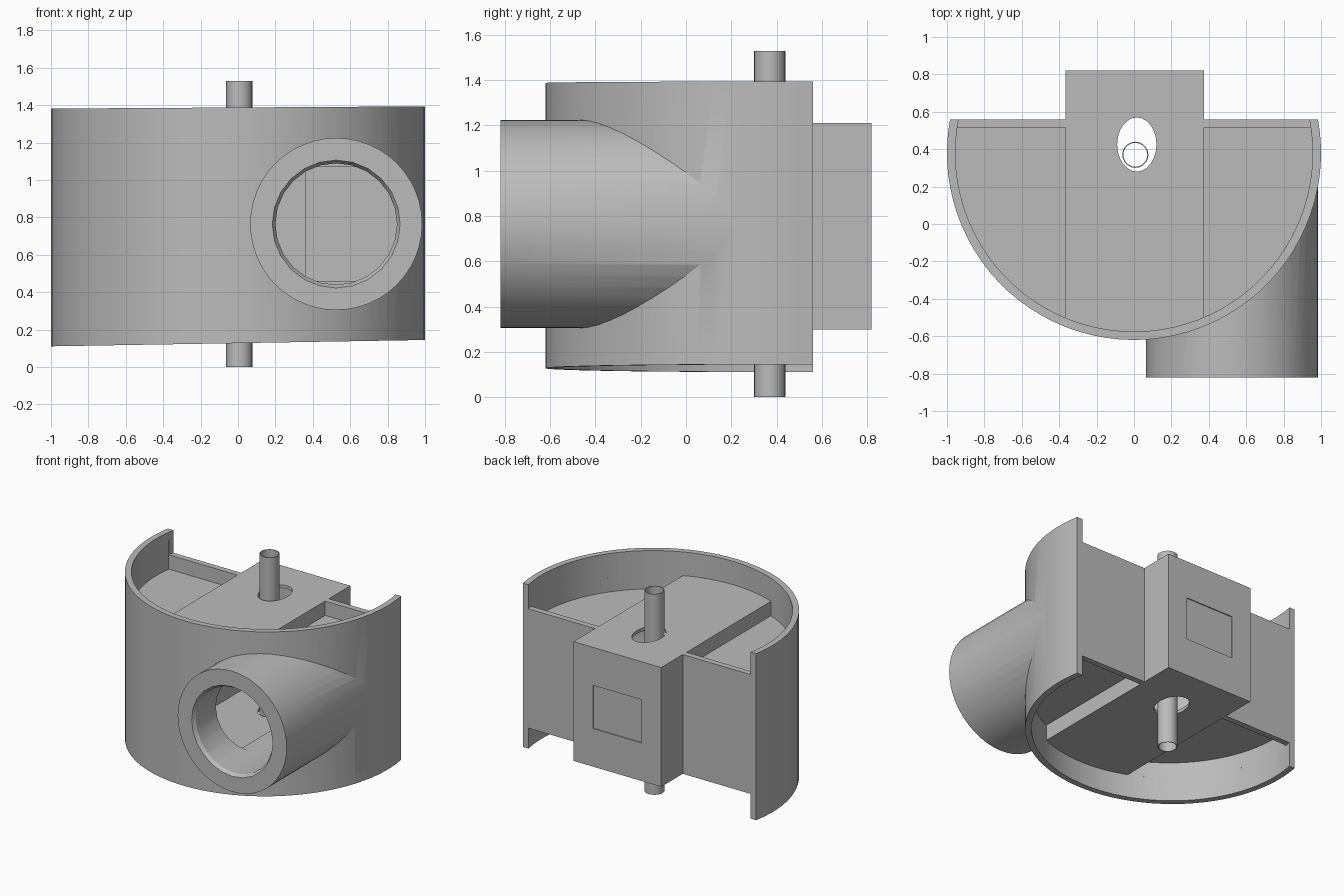
import bpy, bmesh, math
from mathutils import Matrix, Vector

if "Cube" in bpy.data.objects:
    bpy.data.objects.remove(bpy.data.objects["Cube"])

CY = 0.38            # centre of the curved wall in y
R_OUT, R_IN = 1.0, 0.955

grey = bpy.data.materials.new("plain grey")
grey.diffuse_color = (0.5, 0.5, 0.5, 1)
grey.use_nodes = True
grey.node_tree.nodes["Principled BSDF"].inputs["Base Color"].default_value = grey.diffuse_color


def make(name, bm):
    bmesh.ops.recalc_face_normals(bm, faces=bm.faces)
    me = bpy.data.meshes.new(name)
    bm.to_mesh(me)
    bm.free()
    ob = bpy.data.objects.new(name, me)
    bpy.context.collection.objects.link(ob)
    me.materials.append(grey)
    return ob


def prism(name, outline, z0, z1):
    bm = bmesh.new()
    face = bm.faces.new([bm.verts.new((x, y, z0)) for x, y in outline])
    new = bmesh.ops.extrude_face_region(bm, geom=[face])["geom"]
    bmesh.ops.translate(bm, vec=(0, 0, z1 - z0),
                        verts=[v for v in new if isinstance(v, bmesh.types.BMVert)])
    return make(name, bm)


def rect(x0, x1, y0, y1):
    return [(x0, y0), (x1, y0), (x1, y1), (x0, y1)]


def bowl(r, x0, x1, back, n=48):
    """Region inside the curved wall, between x0 and x1, closed by a line at y = back."""
    def ang(x, left):
        if abs(x) >= r:   # no side limit: run the arc up to the back edge
            rise = math.asin((min(back, 0.56) - CY) / r)
            return math.pi - rise if left else 2 * math.pi + rise
        return 2 * math.pi - math.acos(x / r)
    a0, a1 = ang(x0, True), ang(x1, False)
    pts = [(r * math.cos(a0 + (a1 - a0) * i / n),
            CY + r * math.sin(a0 + (a1 - a0) * i / n)) for i in range(n + 1)]
    if back > pts[-1][1] + 1e-4:
        pts.append((pts[-1][0], back))
    if back > pts[0][1] + 1e-4:
        pts.append((pts[0][0], back))
    return pts


def cylinder_y(name, r0, r1, y0, y1, n=48):
    bm = bmesh.new()
    bmesh.ops.create_cone(bm, cap_ends=True, segments=n, radius1=r0, radius2=r1,
                          depth=y1 - y0)
    bmesh.ops.transform(bm, matrix=Matrix.Translation((0.525, (y0 + y1) / 2, 0.765))
                        @ Matrix.Rotation(-math.pi / 2, 4, 'X'), verts=bm.verts)
    return make(name, bm)


def combine(ob, other, op):
    mod = ob.modifiers.new("combine", 'BOOLEAN')
    mod.operation, mod.object, mod.solver = op, other, 'EXACT'
    bpy.context.view_layer.objects.active = ob
    bpy.ops.object.modifier_apply(modifier=mod.name)
    bpy.data.objects.remove(other)


def smooth(ob, angle):
    bpy.ops.object.select_all(action='DESELECT')
    ob.select_set(True)
    bpy.context.view_layer.objects.active = ob
    bpy.ops.object.shade_smooth_by_angle(angle=math.radians(angle))


# Half-round body with the round port merged in
body = prism("housing", bowl(R_OUT, -2, 2, 0.56), 0.12, 1.39)
combine(body, cylinder_y("port", 0.46, 0.46, -0.82, 0.3), 'UNION')

# Open space above and below the body, leaving the curved rim
for z0, z1 in ((1.21, 1.6), (-0.1, 0.30)):
    combine(body, prism("rim_cut", bowl(R_IN, -2, 2, 1.0), z0, z1), 'DIFFERENCE')

# Shallow pockets either side of the central block, top and bottom
for z0, z1 in ((1.10, 1.3), (0.2, 0.42)):
    for x0, x1 in ((-2, -0.365), (0.375, 2)):
        combine(body, prism("pocket_cut", bowl(R_IN, x0, x1, 0.515, 24), z0, z1),
                'DIFFERENCE')

# Central block sticking out of the back
combine(body, prism("block", rect(-0.365, 0.375, 0.45, 0.82), 0.30, 1.21), 'UNION')

# Hollow inside
combine(body, prism("wing_cavity", bowl(R_IN, -2, 2, 0.515), 0.46, 1.07), 'DIFFERENCE')
combine(body, prism("block_cavity", bowl(R_IN, -0.35, 0.36, 0.785, 24), 0.325, 1.185),
        'DIFFERENCE')

# Port bore with chamfered mouth, oval shaft holes and the square rear recess
combine(body, cylinder_y("bore", 0.325, 0.325, -1.0, 0.06, 24), 'DIFFERENCE')
combine(body, cylinder_y("bore_mouth", 0.345, 0.32, -0.825, -0.785, 24), 'DIFFERENCE')
oval = [(0.015 + 0.105 * math.cos(i * math.pi / 12), 0.425 + 0.145 * math.sin(i * math.pi / 12))
        for i in range(24)]
combine(body, prism("oval_cut", oval, 0.2, 1.3), 'DIFFERENCE')
combine(body, prism("recess_cut", rect(-0.2, 0.21, 0.812, 0.9), 0.59, 0.92), 'DIFFERENCE')

# Slight slope of the rim edges
for v in body.data.vertices:
    if v.co.z < 0.2:
        v.co.z = 0.128 + 0.017 * v.co.x
    elif v.co.z > 1.3:
        v.co.z = 1.388 + 0.006 * v.co.x
smooth(body, 30)

# Thin open tube running through the block
bm = bmesh.new()
n = 20
rings = []
for r, z in ((0.07, 0), (0.07, 1.53), (0.064, 1.53), (0.064, 0)):
    rings.append([bm.verts.new((0.007 + r * math.cos(2 * math.pi * i / n),
                                0.37 + r * math.sin(2 * math.pi * i / n), z))
                  for i in range(n)])
for a, b in zip(rings, rings[1:] + rings[:1]):
    for i in range(n):
        j = (i + 1) % n
        bm.faces.new((a[i], a[j], b[j], b[i]))
smooth(make("shaft_tube", bm), 30)
